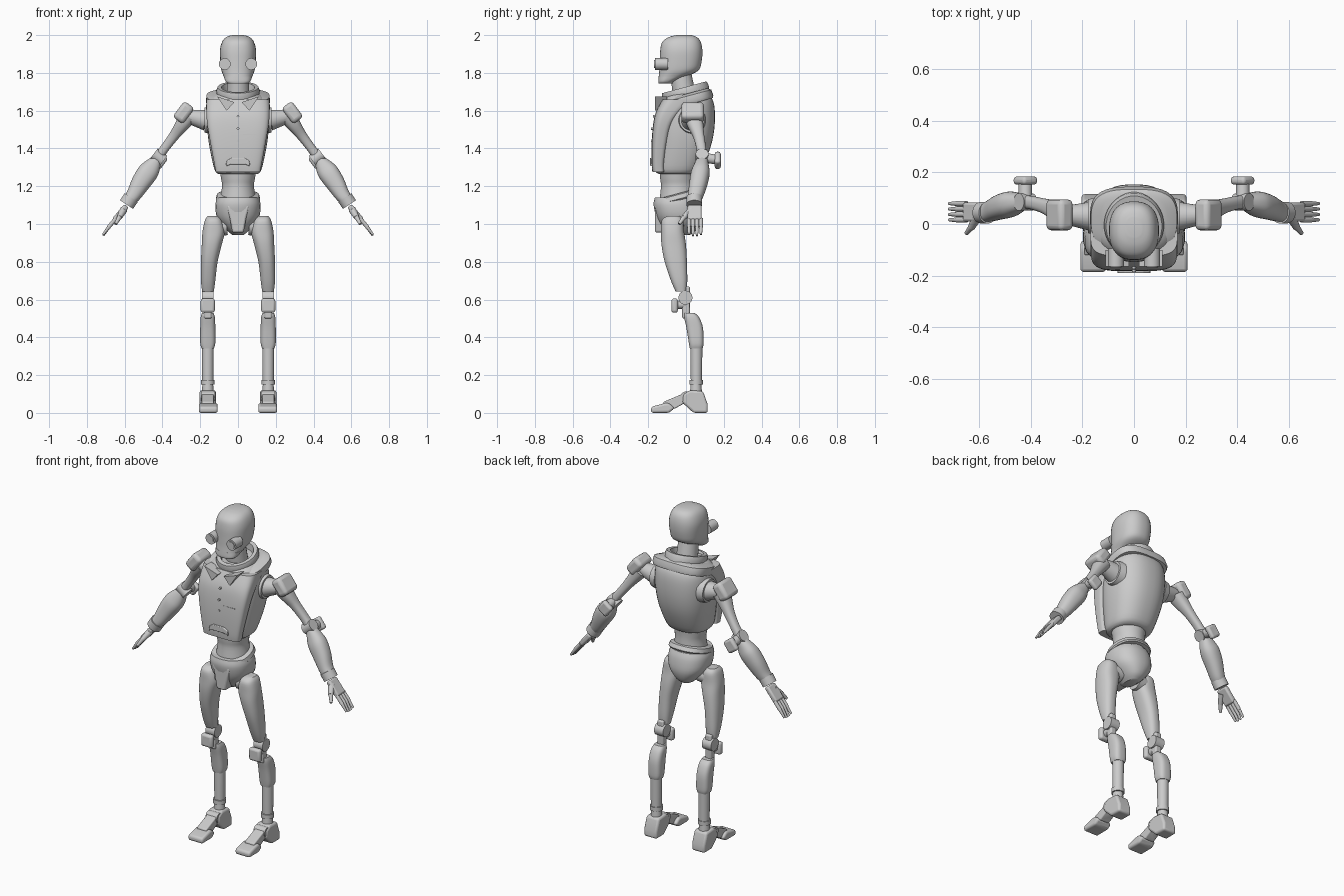
import bpy, bmesh, math
from mathutils import Vector, Matrix

Y = Vector((0, 1, 0))


def frame(d):
    # u, v, d axes for a cross-section facing along d
    d = Vector(d).normalized()
    u = Y.cross(d)
    u = u.normalized() if u.length > 1e-4 else Vector((1, 0, 0))
    return u, d.cross(u), d


def finish(name, bm, mirror=False, bevel=0, angle=35):
    bmesh.ops.recalc_face_normals(bm, faces=bm.faces)
    me = bpy.data.meshes.new(name)
    bm.to_mesh(me)
    bm.free()
    ob = bpy.data.objects.new(name, me)
    bpy.context.collection.objects.link(ob)
    bpy.ops.object.select_all(action='DESELECT')
    ob.select_set(True)
    bpy.context.view_layer.objects.active = ob
    bpy.ops.object.shade_smooth_by_angle(angle=math.radians(angle))
    if bevel:
        m = ob.modifiers.new("Bevel", 'BEVEL')
        m.width, m.segments, m.limit_method = bevel, 3, 'ANGLE'
    if mirror:
        ob.modifiers.new("Mirror", 'MIRROR')
    return ob


def catmull(rows, steps):
    out = []
    for i in range(len(rows) - 1):
        p = [rows[max(0, min(len(rows) - 1, i + k))] for k in (-1, 0, 1, 2)]
        for s in range(steps):
            t = s / steps
            out.append([0.5 * (2 * b + (c - a) * t + (2 * a - 5 * b + 4 * c - d) * t * t
                               + (3 * b - a - 3 * c + d) * t ** 3) for a, b, c, d in zip(*p)])
    return out + [list(rows[-1])]


def loft(name, rows, d=(0, 0, 1), p=2.0, n=32, steps=4, **kw):
    # rows: centre x, y, z and two half widths; p is the roundness of the section
    u, v, _ = frame(d)
    bm = bmesh.new()
    rings = []
    for x, y, z, a, b in catmull(rows, steps):
        ring = []
        for i in range(n):
            t = 2 * math.pi * (i + 0.5) / n
            c, s = math.cos(t), math.sin(t)
            ring.append(bm.verts.new(Vector((x, y, z))
                        + u * a * math.copysign(abs(c) ** (2 / p), c)
                        + v * b * math.copysign(abs(s) ** (2 / p), s)))
        rings.append(ring)
    for r, q in zip(rings, rings[1:]):
        for i in range(n):
            bm.faces.new((r[i], r[(i + 1) % n], q[(i + 1) % n], q[i]))
    bm.faces.new(rings[0])
    bm.faces.new(rings[-1])
    return finish(name, bm, **kw)


def body(name, rows, **kw):
    # rows: x min, x max, y min, y max, z
    return loft(name, [((a + b) / 2, (c + e) / 2, z, (b - a) / 2, (e - c) / 2)
                       for a, b, c, e, z in rows], **kw)


def rod(name, p0, p1, r0, r1=None, **kw):
    p0, p1 = Vector(p0), Vector(p1)
    r1 = r0 if r1 is None else r1
    return loft(name, [(*p0, r0, r0), (*p1, r1, r1)], d=p1 - p0, steps=1, n=24, **kw)


def box(name, c, size, d=(0, 0, 1), **kw):
    u, v, w = frame(d)
    m = Matrix.Translation(c) @ Matrix((u, v, w)).transposed().to_4x4() @ Matrix.Diagonal((*size, 1))
    bm = bmesh.new()
    bmesh.ops.create_cube(bm, size=1, matrix=m)
    return finish(name, bm, **kw)


def prism(name, pts, lo, hi, axis='x', **kw):
    # profile in (y, z) pushed along x, or in (x, z) pushed along y
    bm = bmesh.new()
    at = (lambda k, p: (k, p[0], p[1])) if axis == 'x' else (lambda k, p: (p[0], k, p[1]))
    f = bm.faces.new([bm.verts.new(at(lo, p)) for p in pts])
    r = bmesh.ops.extrude_face_region(bm, geom=[f])
    move = (hi - lo, 0, 0) if axis == 'x' else (0, hi - lo, 0)
    bmesh.ops.translate(bm, vec=move, verts=[e for e in r['geom'] if isinstance(e, bmesh.types.BMVert)])
    return finish(name, bm, **kw)


# head, eyes, neck
body("head", [(-.075, .075, -.145, 0, 1.78), (-.088, .088, -.142, .065, 1.812),
              (-.094, .094, -.14, .083, 1.86), (-.096, .096, -.137, .087, 1.92),
              (-.084, .084, -.125, .078, 1.965), (-.062, .062, -.09, .057, 1.99),
              (-.03, .03, -.05, .025, 2.0)], p=2.4)
body("jaw", [(-.055, .055, -.145, -.07, 1.745), (-.066, .066, -.147, -.06, 1.756),
             (-.076, .076, -.145, 0, 1.782)], p=2.6)
rod("eye_tube", (.07, -.095, 1.847), (.07, -.165, 1.847), .031, mirror=True)
rod("eye_lens", (.07, -.16, 1.847), (.07, -.169, 1.847), .022, mirror=True)
rod("neck", (0, -.005, 1.66), (0, -.03, 1.81), .062, .055)

# torso with vest, yoke and collar
body("torso", [(-.105, .105, -.145, .045, 1.265), (-.125, .125, -.165, .08, 1.29),
               (-.15, .15, -.165, .128, 1.4), (-.163, .163, -.163, .15, 1.5),
               (-.165, .165, -.15, .153, 1.6), (-.15, .15, -.12, .14, 1.66),
               (-.11, .11, -.09, .11, 1.69)], p=2.4, n=40)
body("vest", [(-.118, .118, -.178, -.11, 1.275), (-.126, .126, -.182, -.11, 1.32),
              (-.145, .145, -.182, -.095, 1.42), (-.162, .162, -.175, -.07, 1.52),
              (-.168, .168, -.16, -.02, 1.59), (-.168, .168, -.125, .06, 1.66)], p=4, n=40)
tilt = Vector((0, -.26, .97))
u, v, tilt = frame(tilt)


def tilted_ring(name, c, shape, **kw):
    # shape: offset along the tilted axis, half width, half depth
    return loft(name, [(*(Vector(c) + tilt * h), a, b) for h, a, b in shape], d=tilt, steps=1, **kw)


tilted_ring("yoke", (0, .02, 1.665), [(-.03, .163, .12), (-.015, .17, .125), (.015, .166, .122),
                                      (.028, .13, .105)], p=3, n=40)
tilted_ring("collar", (0, 0, 1.69), [(-.02, .108, .125), (.015, .116, .128), (.035, .108, .122),
                                     (.035, .088, .1), (-.01, .075, .085)])
prism("lapel", [(.11, 1.675), (.06, 1.6), (.02, 1.645)], -.165, -.1, axis='y', mirror=True)
prism("buckle", [(-.065, 1.305), (-.04, 1.315), (.04, 1.315), (.065, 1.305), (.06, 1.335),
                 (.035, 1.35), (-.035, 1.35), (-.06, 1.335)], -.19, -.15, axis='y', bevel=.004)
for z in (1.57, 1.505, 1.44):
    rod("button", (0, -.16, z), (0, -.186 + .16 * max(0, z - 1.5), z), .007)
box("pocket_edge", (.065, -.172, 1.475), (.075, .016, .004))

# waist and pelvis
body("waist", [(-.098, .098, -.142, .05, 1.29), (-.09, .09, -.137, .045, 1.24),
               (-.085, .085, -.133, .045, 1.2), (-.095, .095, -.14, .05, 1.13)])
tilted_ring("belt", (0, -.05, 1.145), [(-.022, .112, .115), (-.015, .118, .12), (.008, .112, .113),
                                       (.014, .1, .1)], p=2.3)
body("pelvis", [(-.108, .108, -.165, .052, 1.14), (-.12, .12, -.172, .068, 1.1),
                (-.11, .11, -.155, .075, 1.03), (-.062, .062, -.12, .055, .97),
                (-.03, .03, -.08, .02, .942)], p=2.3)
prism("front_panel", [(-.06, 1.1), (.06, 1.1), (.045, 1.04), (.03, .955), (-.03, .955), (-.045, 1.04)],
      -.165, -.06, axis='y', bevel=.01)
rod("hip_joint", (.06, -.06, .99), (.14, -.06, .98), .05, .045, mirror=True)

# legs
body("thigh", [(.105, .16, -.1, -.035, 1.042), (.085, .175, -.128, -.015, 1.02),
               (.07, .188, -.132, -.01, .96), (.086, .192, -.13, 0, .89),
               (.108, .196, -.113, .005, .8), (.12, .196, -.08, .007, .7),
               (.128, .19, -.055, .003, .642)], p=2.5, mirror=True)
box("knee_link", (.16, 0, .585), (.04, .04, .17), mirror=True, bevel=.008)
rod("knee_joint", (.13, -.003, .61), (.19, -.003, .61), .037, mirror=True)
rod("knee_stem", (.16, 0, .575), (.16, -.06, .57), .022, mirror=True)
box("knee_cap", (.16, -.06, .568), (.075, .034, .075), mirror=True, bevel=.013)
body("shin", [(.13, .19, -.012, .045, .53), (.122, .198, -.01, .07, .505),
              (.12, .2, .002, .09, .45), (.12, .2, .015, .093, .37), (.127, .193, .02, .088, .342)],
     p=3, mirror=True)
rod("lower_shin", (.16, .055, .36), (.16, .055, .17), .032, .03, mirror=True)
rod("ankle_ring", (.16, .053, .175), (.16, .053, .15), .036, mirror=True)
rod("ankle_post", (.16, .053, .16), (.16, .053, .08), .028, .034, mirror=True)
prism("heel", [(.115, 0), (.115, .045), (.09, .115), (.02, .12), (-.015, .1), (-.02, .055), (.04, 0)],
      .117, .203, mirror=True, bevel=.012)
prism("toe", [(-.185, 0), (-.185, .032), (-.11, .052), (-.09, .052), (-.06, .025), (-.09, 0)],
      .108, .207, mirror=True, bevel=.012)
prism("instep", [(-.12, .04), (-.12, .058), (-.02, .1), (.01, .09), (-.01, .05), (-.06, .022)],
      .128, .192, mirror=True, bevel=.006)
rod("ankle_joint", (.123, 0, .085), (.197, 0, .085), .028, mirror=True)

# shoulders and upper arms
arm = Vector((.6, 0, -.8))
across = frame(arm)[0]
rod("shoulder_socket", (.14, .03, 1.55), (.178, .03, 1.55), .075, .066, mirror=True)
rod("shoulder_cone", (.17, .03, 1.55), (.265, .035, 1.57), .056, .036, mirror=True)
box("shoulder_cap", (.288, .035, 1.59), (.068, .12, .105), d=arm, mirror=True, bevel=.02)
loft("upper_arm", [(.265, .04, 1.568, .045, .05), (.3, .05, 1.52, .036, .042),
                   (.34, .067, 1.465, .027, .03), (.385, .08, 1.405, .024, .026),
                   (.415, .085, 1.365, .025, .026)], d=arm, p=2.4, mirror=True)

# elbows
elbow = Vector((.42, .085, 1.353))
rod("elbow_joint", elbow - across * .032, elbow + across * .032, .034, mirror=True)
rod("elbow_stem", elbow, (.42, .165, 1.34), .026, mirror=True)
box("elbow_cap", (.42, .168, 1.337), (.07, .032, .075), d=arm, mirror=True, bevel=.013)

# forearms and hands
loft("forearm", [(.43, .085, 1.34, .028, .03), (.457, .08, 1.3, .048, .042),
                 (.483, .075, 1.265, .055, .05), (.52, .065, 1.21, .05, .048),
                 (.552, .052, 1.155, .04, .042), (.572, .045, 1.13, .035, .037)], d=arm, p=2.3, mirror=True)
rod("wrist_cuff", (.565, .044, 1.14), (.59, .044, 1.103), .042, mirror=True)
hand = Vector((.64, 0, -.77))
box("palm", (.622, .046, 1.058), (.03, .074, .1), d=hand, mirror=True, bevel=.01)
for i in range(4):
    y = .016 + .021 * i
    tip = .935 + .006 * abs(i - 1.5)
    rod("finger", (.648, y, 1.028), (.685, y, .983), .0105, mirror=True)
    rod("fingertip", (.684, y, .984), (.714, y, tip), .0095, .006, mirror=True)
rod("thumb_base", (.605, .03, 1.075), (.628, -.012, 1.035), .02, .014, mirror=True)
rod("thumb_tip", (.627, -.01, 1.037), (.648, -.036, 1.0), .013, .008, mirror=True)
